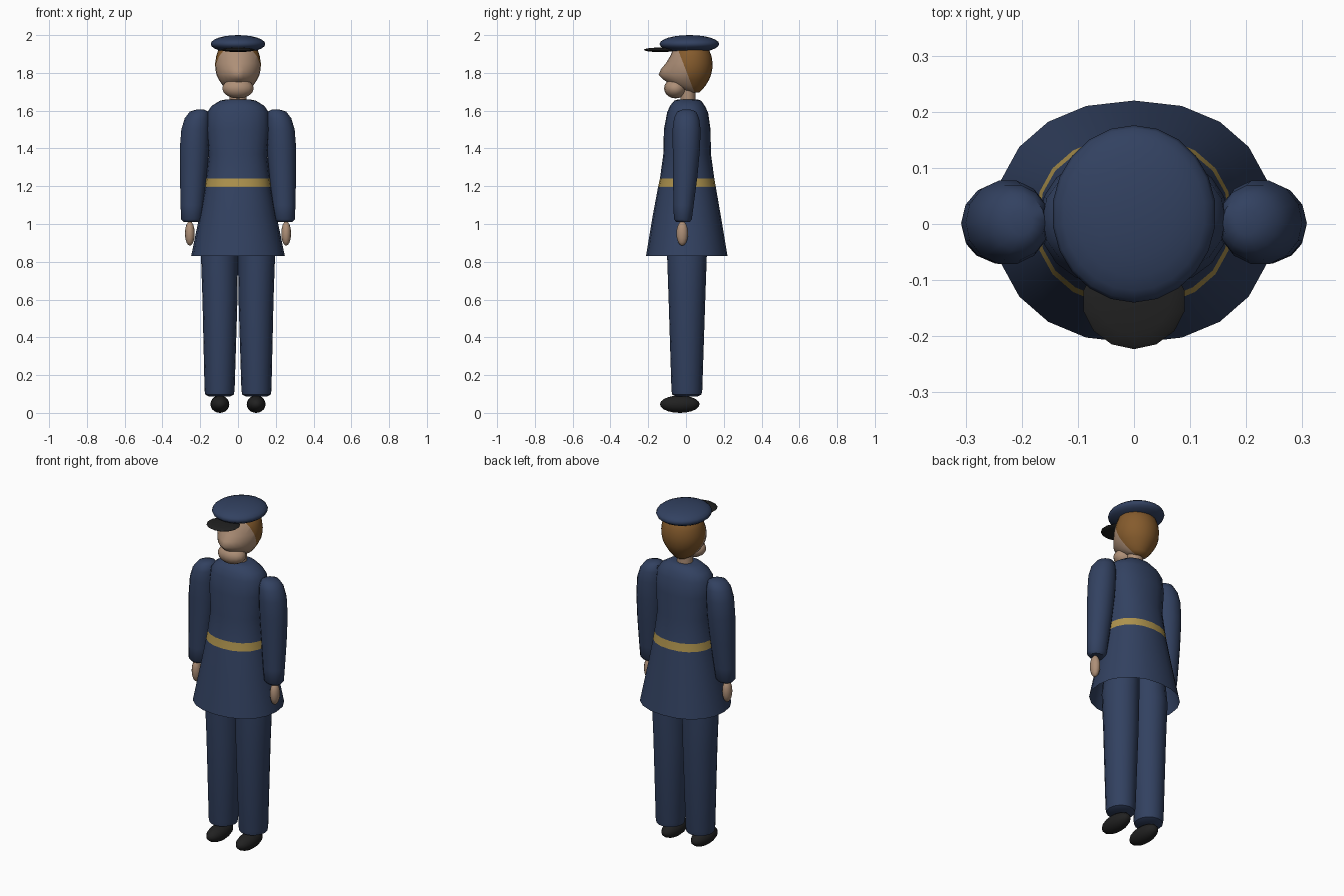
import bpy, bmesh, math
from mathutils import Matrix, Vector

cube = bpy.data.objects.get("Cube")
if cube:
    bpy.data.objects.remove(cube, do_unlink=True)


def material(name, rgb):
    m = bpy.data.materials.new(name)
    m.use_nodes = True
    m.diffuse_color = (*rgb, 1)
    bsdf = m.node_tree.nodes["Principled BSDF"]
    bsdf.inputs["Base Color"].default_value = (*rgb, 1)
    bsdf.inputs["Roughness"].default_value = 0.8
    return m


NAVY = material("navy cloth", (0.032, 0.053, 0.118))
GOLD = material("gold belt", (0.42, 0.29, 0.075))
SKIN = material("skin", (0.42, 0.275, 0.185))
HAIR = material("brown hair", (0.235, 0.105, 0.026))
BLACK = material("black leather", (0.015, 0.015, 0.015))


def finish(name, bm, *mats, angle=50):
    bmesh.ops.recalc_face_normals(bm, faces=bm.faces[:])
    mesh = bpy.data.meshes.new(name)
    bm.to_mesh(mesh)
    bm.free()
    for m in mats:
        mesh.materials.append(m)
    ob = bpy.data.objects.new(name, mesh)
    bpy.context.collection.objects.link(ob)
    bpy.ops.object.select_all(action="DESELECT")
    ob.select_set(True)
    bpy.context.view_layer.objects.active = ob
    bpy.ops.object.shade_smooth_by_angle(angle=math.radians(angle))
    return ob


def loft(rings, sides, side=1, power=2.0, cap_low=True):
    """Skin oval rings given top down as (z, x low, x high, y front, y back)."""
    bm = bmesh.new()
    loops = []
    for z, x0, x1, y0, y1 in rings:
        loop = []
        for i in range(sides):
            a = math.tau * i / sides
            c, s = math.cos(a), math.sin(a)
            c = math.copysign(abs(c) ** (2 / power), c)
            s = math.copysign(abs(s) ** (2 / power), s)
            x = (x0 + x1) / 2 + c * (x1 - x0) / 2
            y = (y0 + y1) / 2 + s * (y1 - y0) / 2
            loop.append(bm.verts.new((side * x, y, z)))
        loops.append(loop)
    for a, b in zip(loops, loops[1:]):
        for i in range(sides):
            j = (i + 1) % sides
            bm.faces.new((a[i], a[j], b[j], b[i]))
    bm.faces.new(loops[0])
    if cap_low:
        bm.faces.new(loops[-1])
    return bm


def centred(rings):
    return [(z, -r, r, y0, y1) for z, r, y0, y1 in rings]


def ball(name, centre, size, mat, u=16, v=10):
    bm = bmesh.new()
    bmesh.ops.create_uvsphere(
        bm, u_segments=u, v_segments=v, radius=1,
        matrix=Matrix.Translation(centre) @ Matrix.Diagonal((*size, 1)))
    return finish(name, bm, mat, angle=80)


# Coat with flared open skirt; the belt is a band of its faces
bm = loft(centred([
    (1.66, 0.06, -0.04, 0.06), (1.653, 0.095, -0.062, 0.08),
    (1.625, 0.14, -0.085, 0.1), (1.59, 0.163, -0.1, 0.117),
    (1.5, 0.168, -0.117, 0.13), (1.37, 0.155, -0.12, 0.132),
    (1.24, 0.17, -0.138, 0.15), (1.195, 0.176, -0.148, 0.158),
    (1.05, 0.203, -0.175, 0.183), (0.83, 0.248, -0.212, 0.22)]),
    20, power=2.2, cap_low=False)
for f in bm.faces:
    if 1.2 < f.calc_center_median().z < 1.235:
        f.material_index = 1
finish("coat", bm, NAVY, GOLD)

# Paired limbs
for side, label in ((1, "left"), (-1, "right")):
    finish(label + "_sleeve", loft([
        (1.606, 0.18, 0.22, -0.02, 0.025), (1.595, 0.158, 0.255, -0.048, 0.055),
        (1.56, 0.15, 0.282, -0.065, 0.071), (1.5, 0.15, 0.3, -0.073, 0.079),
        (1.4, 0.153, 0.308, -0.072, 0.076), (1.25, 0.167, 0.307, -0.07, 0.062),
        (1.1, 0.182, 0.304, -0.068, 0.042), (1.025, 0.19, 0.301, -0.065, 0.032),
        (1.01, 0.205, 0.288, -0.052, 0.02)], 14, side), NAVY)
    finish(label + "_trouser_leg", loft([
        (1.1, 0.0, 0.165, -0.09, 0.1), (0.83, 0.0, 0.196, -0.1, 0.11),
        (0.6, 0.003, 0.188, -0.092, 0.102), (0.12, 0.018, 0.177, -0.077, 0.086),
        (0.097, 0.022, 0.173, -0.073, 0.082), (0.088, 0.04, 0.155, -0.055, 0.064)],
        16, side), NAVY)
    ball(label + "_hand", (side * 0.255, -0.02, 0.95), (0.026, 0.031, 0.065), SKIN, 12, 8)
    ball(label + "_shoe", (side * 0.096, -0.033, 0.046), (0.05, 0.105, 0.046), BLACK)

# Neck
finish("neck", loft(centred([
    (1.78, 0.045, -0.03, 0.05), (1.64, 0.045, -0.03, 0.05)]), 14), SKIN)

# Head: oval rings whose front is pulled to a nose ridge, back cut off as hair
bm = loft(centred([
    (1.95, 0.08, -0.05, 0.1), (1.92, 0.105, -0.07, 0.123),
    (1.89, 0.115, -0.083, 0.135), (1.85, 0.121, -0.098, 0.141),
    (1.82, 0.12, -0.1, 0.139), (1.79, 0.114, -0.1, 0.133),
    (1.765, 0.102, -0.095, 0.123), (1.735, 0.082, -0.075, 0.105),
    (1.71, 0.058, -0.025, 0.085), (1.695, 0.03, 0.02, 0.07)]), 24)
for v in bm.verts:
    if v.co.y < -0.03:
        rise = max(0, 1 - abs(v.co.z - 1.797) / 0.065)
        v.co.y -= 0.05 * rise * max(0, 1 - abs(v.co.x) / 0.1)
hairline, back = Vector((0, -0.045, 1.93)), Vector((0, 1, 0.386))
bmesh.ops.bisect_plane(bm, geom=bm.verts[:] + bm.edges[:] + bm.faces[:],
                       plane_co=hairline, plane_no=back)
for f in bm.faces:
    if (f.calc_center_median() - hairline).dot(back) > 0:
        f.material_index = 1
finish("head", bm, SKIN, HAIR, angle=60)
ball("chin", (0, -0.056, 1.718), (0.083, 0.06, 0.053), SKIN)

# Cap
ball("cap_crown", (0, 0.018, 1.953), (0.146, 0.158, 0.047), NAVY, 22, 12)
ball("cap_visor", (0, -0.137, 1.922), (0.092, 0.086, 0.012), BLACK, 14, 8)
